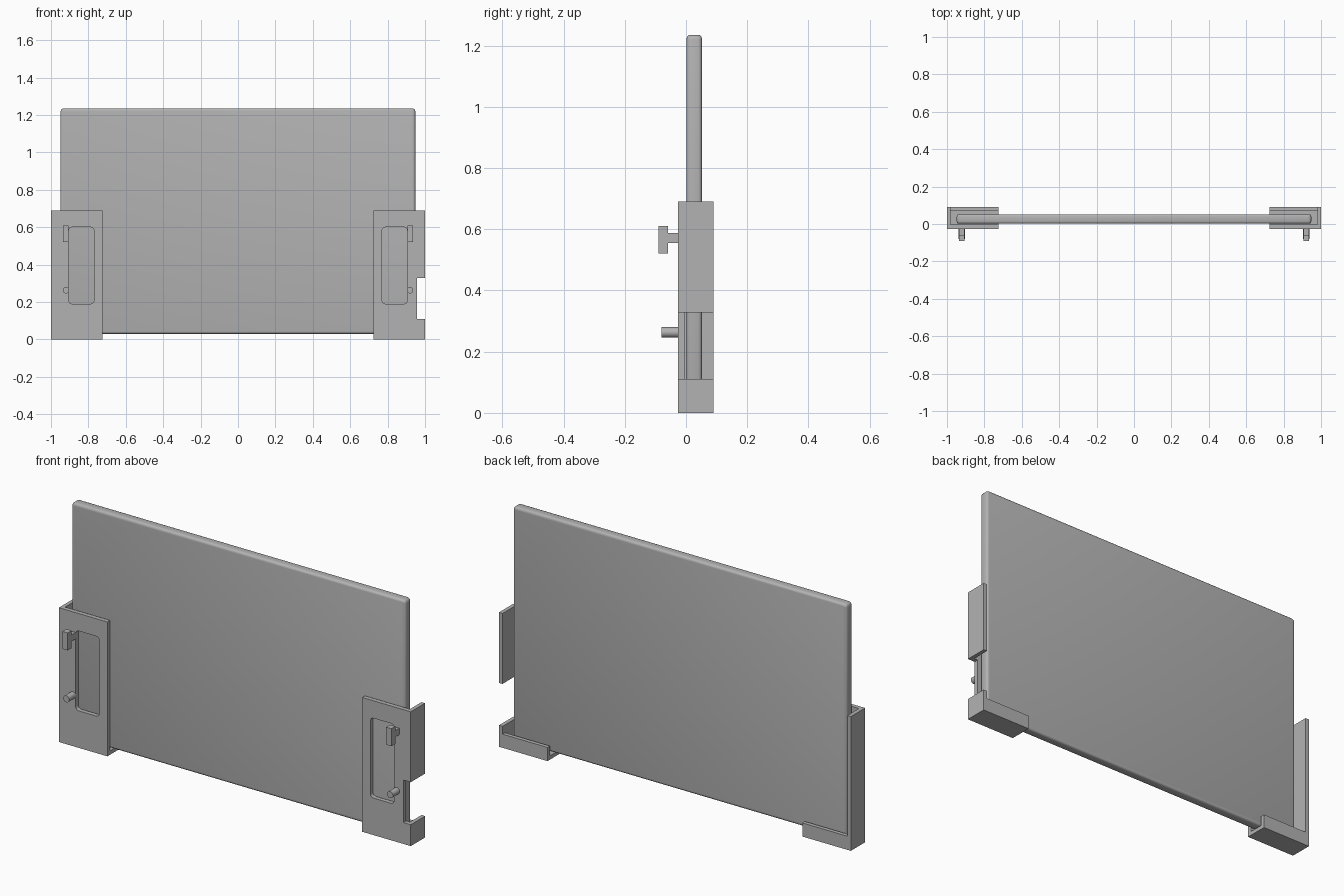
import bpy
import bmesh
from math import radians
from mathutils import Vector

cube = bpy.data.objects.get("Cube")
if cube:
    bpy.data.objects.remove(cube, do_unlink=True)

GREY = (0.45, 0.45, 0.45, 1)
grey = bpy.data.materials.new("plain grey")
grey.use_nodes = True
grey.diffuse_color = GREY
grey.node_tree.nodes["Principled BSDF"].inputs["Base Color"].default_value = GREY


def box(name, x, y, z, side=1, round_axis=None, radius=0.0, segments=4):
    """Box from ranges, mirrored by side; edges along round_axis can be rounded."""
    lo, hi = Vector((x[0], y[0], z[0])), Vector((x[1], y[1], z[1]))
    mid, size = (lo + hi) / 2, hi - lo
    mid.x *= side
    bm = bmesh.new()
    bmesh.ops.create_cube(bm, size=1)
    for v in bm.verts:
        v.co = Vector(a * b for a, b in zip(v.co, size)) + mid
    if round_axis is not None:
        edges = [e for e in bm.edges
                 if abs((e.verts[0].co - e.verts[1].co)[round_axis]) > 1e-4]
        bmesh.ops.bevel(bm, geom=edges, offset=radius, segments=segments,
                        profile=0.5, affect='EDGES')
    mesh = bpy.data.meshes.new(name)
    bm.to_mesh(mesh)
    bm.free()
    mesh.materials.append(grey)
    obj = bpy.data.objects.new(name, mesh)
    bpy.context.collection.objects.link(obj)
    return obj


def activate(obj):
    bpy.ops.object.select_all(action='DESELECT')
    obj.select_set(True)
    bpy.context.view_layer.objects.active = obj


def cut(obj, cutter):
    activate(obj)
    mod = obj.modifiers.new("cut", 'BOOLEAN')
    mod.operation = 'DIFFERENCE'
    mod.solver = 'EXACT'
    mod.object = cutter
    bpy.ops.object.modifier_apply(modifier=mod.name)
    bpy.data.objects.remove(cutter, do_unlink=True)


# Flat panel with softened corners and rims
panel = box("panel", (-0.948, 0.948), (0.002, 0.052), (0.03, 1.235), 1, 1, 0.016, 3)
bevel = panel.modifiers.new("rim", 'BEVEL')
bevel.width = 0.012
bevel.segments = 3
bevel.limit_method = 'ANGLE'
bevel.angle_limit = radians(60)
activate(panel)
bpy.ops.object.modifier_apply(modifier=bevel.name)
bpy.ops.object.shade_smooth_by_angle(angle=radians(35))

for side, label in ((1, "left"), (-1, "right")):
    # Corner bracket: front plate, outer wall, floor and low back lip
    bracket = box(label + "_bracket", (0.724, 1), (-0.026, 0.09), (0, 0.69), side)
    cut(bracket, box("cavity", (0.6, 0.98), (-0.004, 0.07), (0.02, 0.8), side))
    cut(bracket, box("back_opening", (0.6, 0.98), (0.03, 0.2), (0.07, 0.8), side))
    cut(bracket, box("window", (0.77, 0.905), (-0.1, 0.02), (0.19, 0.6), side, 1, 0.018))
    if side > 0:
        # Side access notch on one bracket only
        cut(bracket, box("notch", (0.958, 1.1), (-0.1, 0.2), (0.11, 0.328)))

    # T-shaped hook on the front plate
    box(label + "_hook_stem", (0.905, 0.935), (-0.06, -0.025), (0.555, 0.588), side)
    box(label + "_hook_head", (0.905, 0.935), (-0.09, -0.058), (0.52, 0.61), side)

    # Round pin below the hook
    bpy.ops.mesh.primitive_cylinder_add(vertices=24, radius=0.017, depth=0.056,
                                        location=(0.92 * side, -0.052, 0.263),
                                        rotation=(radians(90), 0, 0))
    pin = bpy.context.object
    pin.name = label + "_pin"
    pin.data.materials.append(grey)
    bpy.ops.object.shade_smooth_by_angle(angle=radians(35))
